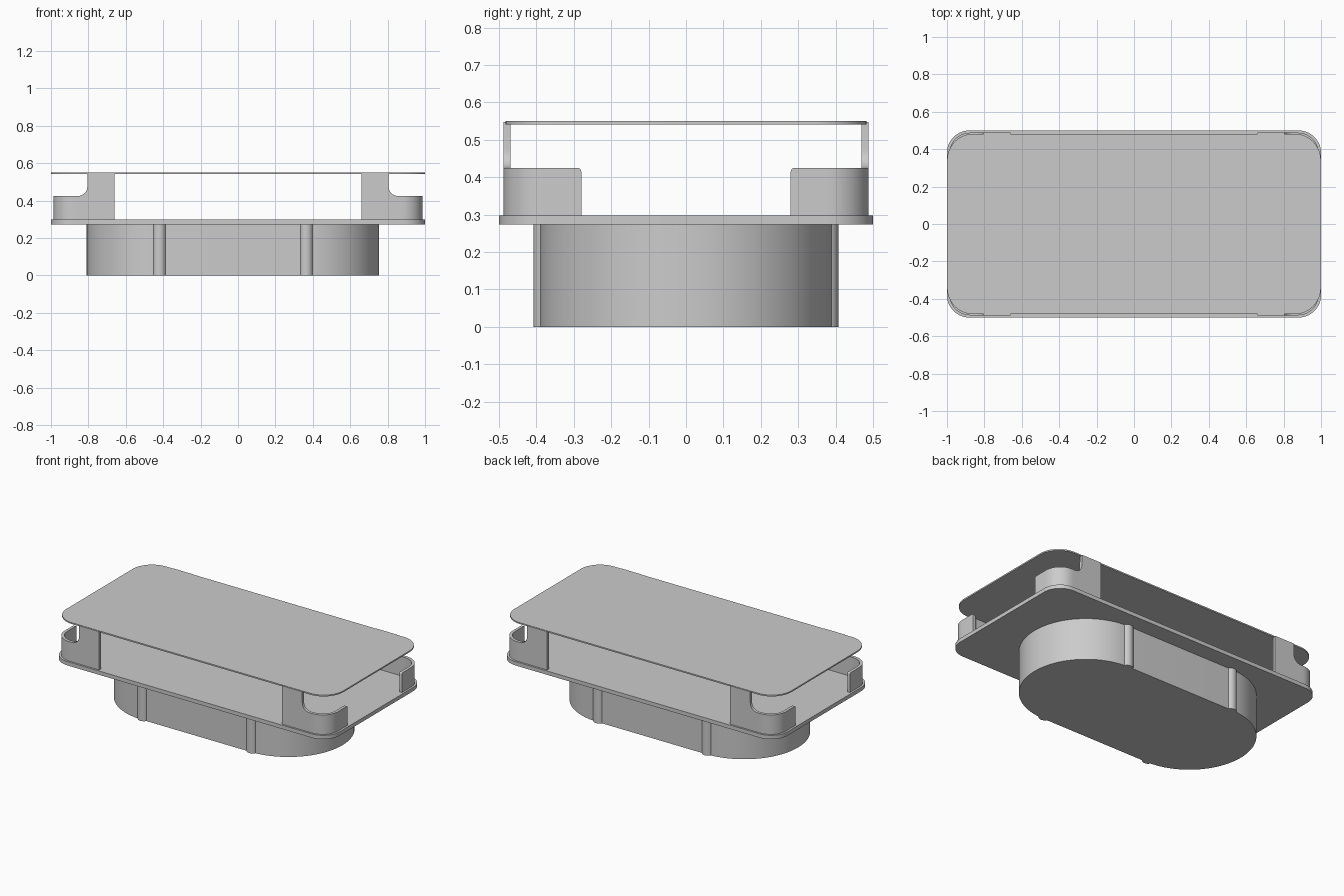
import bpy, bmesh, math

if "Cube" in bpy.data.objects:
    bpy.data.objects.remove(bpy.data.objects["Cube"])

grey = bpy.data.materials.new("light_grey")
grey.diffuse_color = (0.6, 0.6, 0.6, 1)
grey.use_nodes = True
grey.node_tree.nodes["Principled BSDF"].inputs["Base Color"].default_value = grey.diffuse_color


def finish(bm, name):
    bmesh.ops.recalc_face_normals(bm, faces=bm.faces)
    me = bpy.data.meshes.new(name)
    bm.to_mesh(me)
    bm.free()
    ob = bpy.data.objects.new(name, me)
    bpy.context.collection.objects.link(ob)
    me.materials.append(grey)
    bpy.ops.object.select_all(action='DESELECT')
    ob.select_set(True)
    bpy.context.view_layer.objects.active = ob
    bpy.ops.object.shade_smooth_by_angle(angle=math.radians(35))
    return ob


def rounded_prism(name, x0, x1, half_y, r, z0, z1, seg=12):
    """Upright prism with a rounded-rectangle outline."""
    bm = bmesh.new()
    ring = []
    corners = [(x1 - r, half_y - r), (x0 + r, half_y - r),
               (x0 + r, r - half_y), (x1 - r, r - half_y)]
    for q, (cx, cy) in enumerate(corners):
        for i in range(seg + 1):
            a = math.pi / 2 * (q + i / seg)
            ring.append((cx + r * math.cos(a), cy + r * math.sin(a)))
    low = [bm.verts.new((x, y, z0)) for x, y in ring]
    face = bm.faces.new(low)
    top = bmesh.ops.extrude_face_region(bm, geom=[face])
    bmesh.ops.translate(bm, vec=(0, 0, z1 - z0),
                        verts=[v for v in top["geom"] if isinstance(v, bmesh.types.BMVert)])
    bmesh.ops.remove_doubles(bm, verts=bm.verts, dist=1e-5)
    return finish(bm, name)


def bracket(name, sx, sy):
    """Thin wall round one corner: tall on the long side, low round the end."""
    X, Y, R, T = 0.987, 0.488, 0.11, 0.019
    LOW, HIGH, F = 0.425, 0.548, 0.05
    cols = []  # x, y, outward normal x and y, top height
    cols += [(x, Y, 0, 1, HIGH) for x in (0.66, 0.805)]
    for i in range(9):  # concave fillet down to the low wall
        a = math.pi / 2 * i / 8
        cols.append((0.8055 + F * (1 - math.cos(a)), Y, 0, 1,
                     LOW + F * (1 - math.sin(a))))
    for i in range(13):  # round the corner
        a = math.pi / 2 * (1 - i / 12)
        c, s = math.cos(a), math.sin(a)
        cols.append((X - R + R * c, Y - R + R * s, c, s, LOW))
    for i in range(5):  # softened end
        a = math.pi / 2 * i / 4
        cols.append((X, 0.29 - 0.01 * math.sin(a), 1, 0, LOW - 0.01 * (1 - math.cos(a))))
    bm = bmesh.new()
    rings = []
    for x, y, nx, ny, h in cols:
        ix, iy = x - T * nx, y - T * ny
        rings.append([bm.verts.new((sx * px, sy * py, z)) for px, py, z in
                      ((x, y, 0.29), (x, y, h), (ix, iy, h), (ix, iy, 0.29))])
    for a, b in zip(rings, rings[1:]):
        for k in range(4):
            n = (k + 1) % 4
            bm.faces.new((a[k], a[n], b[n], b[k]))
    bm.faces.new(rings[0])
    bm.faces.new(rings[-1])
    return finish(bm, name)


# Stadium-shaped pedestal, slightly off centre
rounded_prism("pedestal", -0.81, 0.755, 0.39, 0.39, 0, 0.28, seg=24)

# Vertical round ribs where the straight sides meet the round ends
for side, y in (("front", -0.371), ("back", 0.371)):
    for end, x in (("left", -0.42), ("right", 0.365)):
        bm = bmesh.new()
        bmesh.ops.create_cone(bm, cap_ends=True, segments=24, radius1=0.037,
                              radius2=0.037, depth=0.279)
        bmesh.ops.translate(bm, vec=(x, y, 0.1395), verts=bm.verts)
        finish(bm, f"rib_{side}_{end}")

# Lower tray and thin top panel
rounded_prism("tray", -1, 1, 0.5, 0.12, 0.273, 0.298)
rounded_prism("top_panel", -0.999, 0.999, 0.482, 0.14, 0.541, 0.55)

# Four corner brackets
for sx, end in ((-1, "left"), (1, "right")):
    for sy, side in ((-1, "front"), (1, "back")):
        bracket(f"bracket_{side}_{end}", sx, sy)
